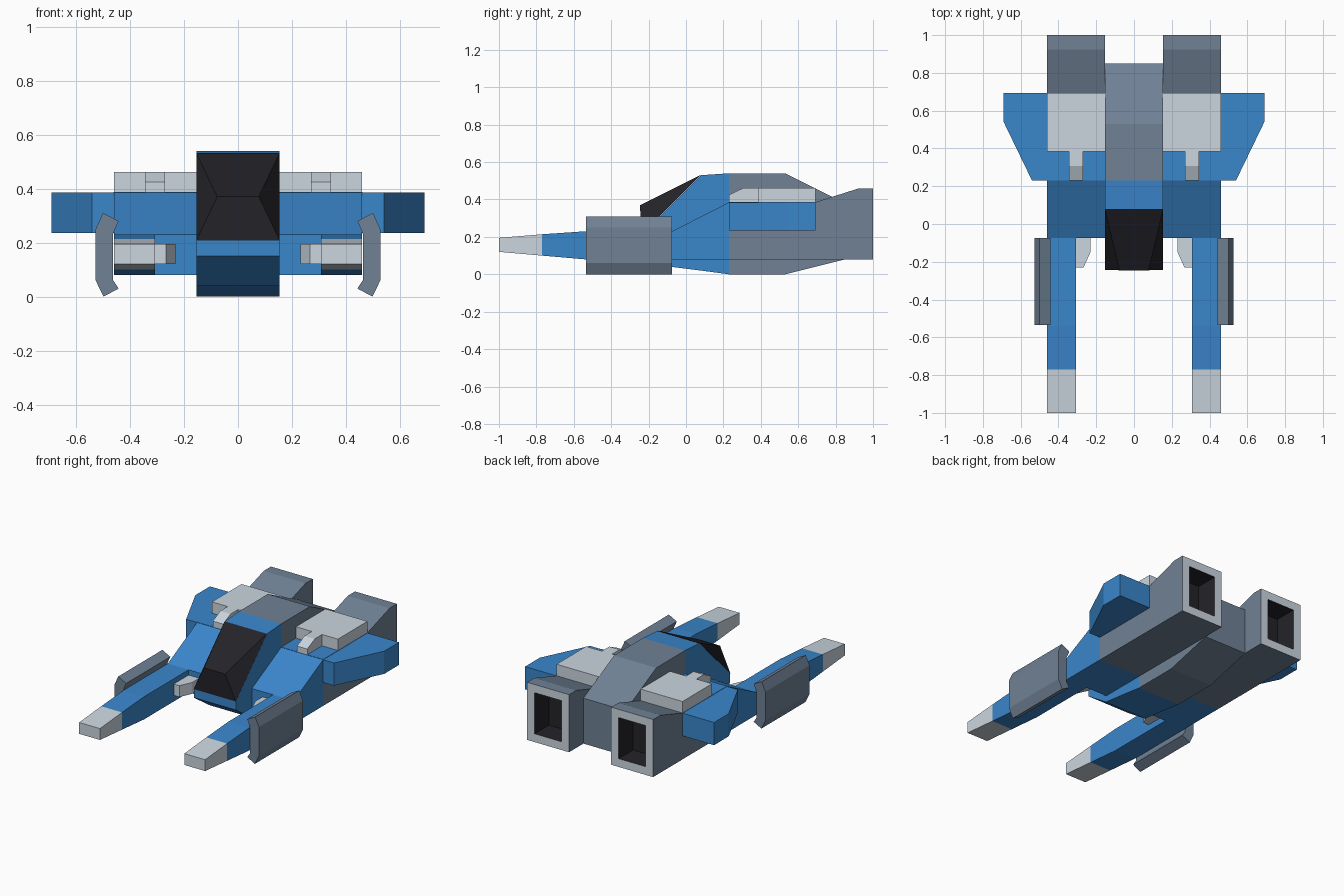
import bpy, bmesh
from mathutils import Vector

if "Cube" in bpy.data.objects:
    bpy.data.objects.remove(bpy.data.objects["Cube"])


def material(name, rgb):
    m = bpy.data.materials.new(name)
    m.diffuse_color = (*rgb, 1)
    m.use_nodes = True
    m.node_tree.nodes["Principled BSDF"].inputs["Base Color"].default_value = m.diffuse_color
    return m


BLUE, SLATE, LIGHT, DARK = 0, 1, 2, 3
MATS = [material("blue_paint", (0.042, 0.24, 0.60)),
        material("slate_metal", (0.16, 0.22, 0.30)),
        material("light_metal", (0.60, 0.67, 0.74)),
        material("dark_glass", (0.017, 0.017, 0.022))]


def finish(name, bm, mirror):
    bmesh.ops.recalc_face_normals(bm, faces=bm.faces)
    me = bpy.data.meshes.new(name)
    bm.to_mesh(me)
    bm.free()
    for m in MATS:
        me.materials.append(m)
    ob = bpy.data.objects.new(name, me)
    bpy.context.collection.objects.link(ob)
    if mirror:
        ob.modifiers.new("Mirror", 'MIRROR')
    return ob


def loft(name, x0, x1, stations, colours, mirror=True, nozzle=False):
    """Box sections (y, z_low, z_high) joined along y, one colour per segment."""
    bm = bmesh.new()
    rings = [[bm.verts.new(c) for c in ((x0, y, a), (x1, y, a), (x1, y, b), (x0, y, b))]
             for y, a, b in stations]
    for r, s, col in zip(rings, rings[1:], colours):
        for i in range(4):
            j = (i + 1) % 4
            bm.faces.new((r[i], r[j], s[j], s[i])).material_index = col
    bm.faces.new(rings[0]).material_index = colours[0]
    back = bm.faces.new(rings[-1])
    back.material_index = colours[-1]
    bmesh.ops.recalc_face_normals(bm, faces=bm.faces)
    if nozzle:
        # light rim with a dark recess
        back.material_index = LIGHT
        bmesh.ops.inset_region(bm, faces=[back], thickness=0.077)
        hole = bmesh.ops.extrude_discrete_faces(bm, faces=[back])["faces"][0]
        bmesh.ops.translate(bm, verts=hole.verts, vec=(0, -0.15, 0))
        for e in hole.edges:
            for f in e.link_faces:
                f.material_index = DARK
    return finish(name, bm, mirror)


def prism(name, outline, direction, colour, mirror=True):
    """Flat outline of 3D points pushed along a direction."""
    bm = bmesh.new()
    face = bm.faces.new([bm.verts.new(p) for p in outline])
    ext = bmesh.ops.extrude_face_region(bm, geom=[face])["geom"]
    bmesh.ops.translate(bm, vec=Vector(direction),
                        verts=[v for v in ext if isinstance(v, bmesh.types.BMVert)])
    for f in bm.faces:
        f.material_index = colour
    return finish(name, bm, mirror)


# central fuselage
loft("fuselage", -0.154, 0.154,
     [(-0.24, 0.15, 0.21), (-0.08, 0.04, 0.37), (0.08, 0.02, 0.53),
      (0.23, 0, 0.54), (0.53, 0, 0.54), (0.85, 0.08, 0.38)],
     [BLUE, BLUE, BLUE, SLATE, SLATE], mirror=False)

# faceted canopy over the sloping nose
bm = bmesh.new()
a, b, c, d, e, f = [bm.verts.new(p) for p in (
    (-0.154, -0.243, 0.208), (0.154, -0.243, 0.208), (0.154, 0.08, 0.532),
    (-0.154, 0.08, 0.532), (-0.077, -0.245, 0.37), (0.077, -0.245, 0.37))]
for vs in ((a, b, f, e), (b, c, f), (c, d, e, f), (d, a, e), (a, d, c, b)):
    bm.faces.new(vs).material_index = DARK
finish("canopy", bm, False)

# side hulls ending in engine nozzles
loft("engine_hull", 0.154, 0.46,
     [(-0.075, 0.08, 0.23), (0.23, 0.08, 0.385), (0.69, 0.08, 0.385),
      (0.925, 0.08, 0.46), (1.0, 0.08, 0.46)],
     [BLUE, SLATE, SLATE, SLATE], nozzle=True)

# blue deck in front of the top plate
loft("hull_deck", 0.154, 0.461, [(0.23, 0.235, 0.387), (0.69, 0.235, 0.387)], [BLUE])

# forward arms with light tips
loft("front_arm", 0.308, 0.46,
     [(-1.0, 0.12, 0.195), (-0.77, 0.10, 0.214), (-0.54, 0.08, 0.23), (-0.07, 0.08, 0.23)],
     [LIGHT, BLUE, BLUE])

# stub wings
prism("wing", [(x, y, 0.235) for x, y in
               ((0.46, 0.23), (0.54, 0.23), (0.69, 0.54), (0.69, 0.693), (0.46, 0.693))],
      (0, 0, 0.15), BLUE)

# bracket-shaped armour plates outside the arms
prism("side_plate", [(x, -0.535, z) for x, z in
                     ((0.498, 0.0), (0.527, 0.06), (0.527, 0.25), (0.5, 0.31),
                      (0.442, 0.28), (0.463, 0.232), (0.463, 0.062), (0.442, 0.03))],
      (0, 0.46, 0), SLATE)

# small guns inside the arms
prism("inner_gun", [(x, y, 0.12) for x, y in
                    ((0.31, -0.07), (0.31, -0.23), (0.267, -0.23), (0.231, -0.15), (0.231, -0.07))],
      (0, 0, 0.075), LIGHT)

# raised top plates and their bevelled prongs
loft("top_plate", 0.154, 0.46, [(0.385, 0.385, 0.462), (0.693, 0.385, 0.462)], [LIGHT])
loft("top_prong", 0.27, 0.345,
     [(0.23, 0.385, 0.425), (0.308, 0.385, 0.462), (0.386, 0.385, 0.462)], [LIGHT, LIGHT])
